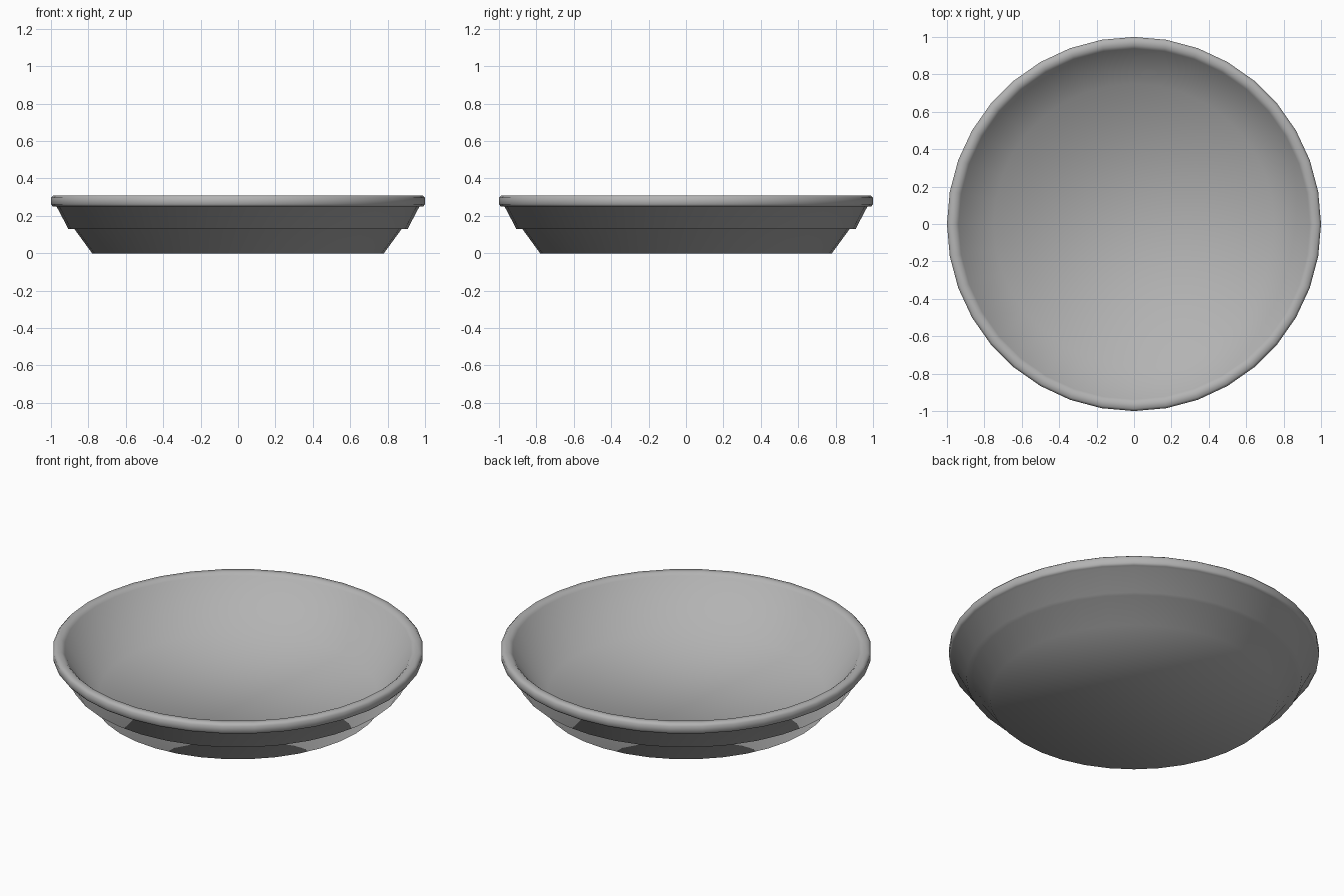
import bpy, math

if "Cube" in bpy.data.objects:
    bpy.data.objects.remove(bpy.data.objects["Cube"])

SIDES = 36


def lathe(name, profile):
    """Revolve (radius, z) points around z; both ends are capped with one flat face."""
    verts, faces = [], []
    for r, z in profile:
        for i in range(SIDES):
            a = 2 * math.pi * i / SIDES
            verts.append((r * math.cos(a), r * math.sin(a), z))
    for k in range(len(profile) - 1):
        low, high = k * SIDES, (k + 1) * SIDES
        for i in range(SIDES):
            j = (i + 1) % SIDES
            faces.append((low + i, low + j, high + j, high + i))
    faces.append(tuple(reversed(range(SIDES))))
    faces.append(tuple(range(len(verts) - SIDES, len(verts))))
    mesh = bpy.data.meshes.new(name)
    mesh.from_pydata(verts, [], faces)
    mesh.shade_smooth()
    obj = bpy.data.objects.new(name, mesh)
    bpy.context.collection.objects.link(obj)
    return obj


# Shallow dish: flat base, tapered foot, stepped wall, rolled rim, hollow inside
dish = lathe("dish", [
    (0.78, 0),                                           # base
    (0.875, 0.13), (0.907, 0.13),                        # foot and step
    (0.97, 0.25),                                        # outer wall
    (0.99, 0.25), (1.0, 0.262), (1.0, 0.297), (0.988, 0.31),  # rim band
    (0.955, 0.31), (0.938, 0.295),                       # rim inner lip
    (0.75, 0.04),                                        # inner wall and floor
])

# Mid grey finish
grey = bpy.data.materials.new("mid_grey")
grey.diffuse_color = (0.45, 0.45, 0.45, 1)
grey.use_nodes = True
grey.node_tree.nodes["Principled BSDF"].inputs["Base Color"].default_value = grey.diffuse_color
dish.data.materials.append(grey)
